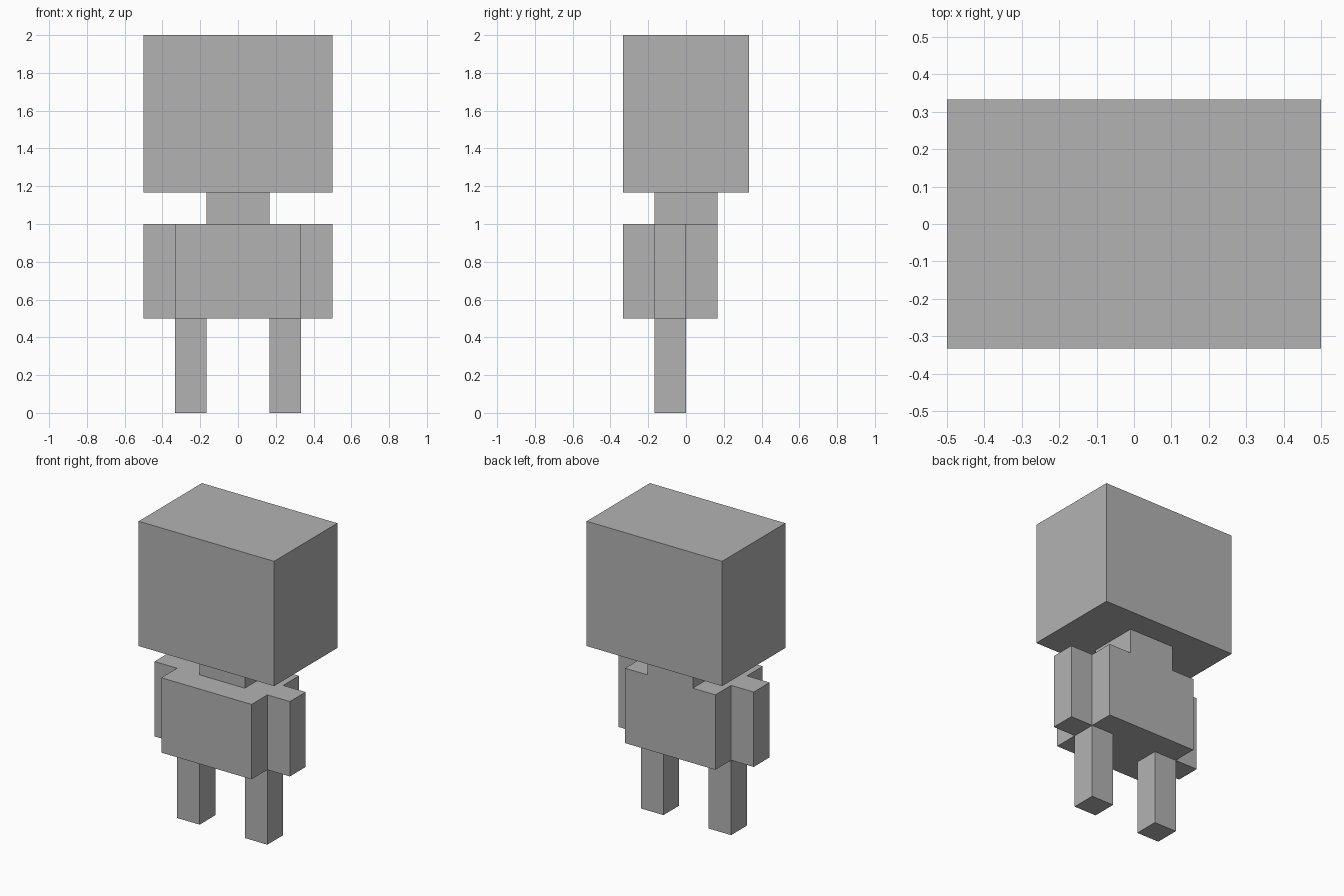
import bpy

U = 1 / 6  # block unit shared by all parts

if "Cube" in bpy.data.objects:
    bpy.data.objects.remove(bpy.data.objects["Cube"], do_unlink=True)

grey = bpy.data.materials.new("plain_grey")
grey.use_nodes = True
grey.diffuse_color = (0.45, 0.45, 0.45, 1)
bsdf = next(n for n in grey.node_tree.nodes if n.type == "BSDF_PRINCIPLED")
bsdf.inputs["Base Color"].default_value = grey.diffuse_color


def box(name, low, high):
    """Flat-sided block between two corners, given in block units."""
    centre = [(a + b) / 2 * U for a, b in zip(low, high)]
    size = [(b - a) * U for a, b in zip(low, high)]
    bpy.ops.mesh.primitive_cube_add(size=1, location=centre)
    part = bpy.context.object
    part.name = name
    part.scale = size
    bpy.ops.object.transform_apply(location=False, rotation=False, scale=True)
    part.data.materials.append(grey)
    return part


# Head, neck and torso; the neck is flush with the back of the torso
box("head", (-3, -2, 7), (3, 2, 12))
box("neck", (-1, -1, 6), (1, 1, 7))
box("torso", (-2, -2, 3), (2, 1, 6))

# Limbs, one on each side
for side, x_arm, x_leg in (("left", 2, 1), ("right", -3, -2)):
    box(side + "_arm", (x_arm, -1, 3), (x_arm + 1, 0, 6))
    box(side + "_leg", (x_leg, -1, 0), (x_leg + 1, 0, 3))
